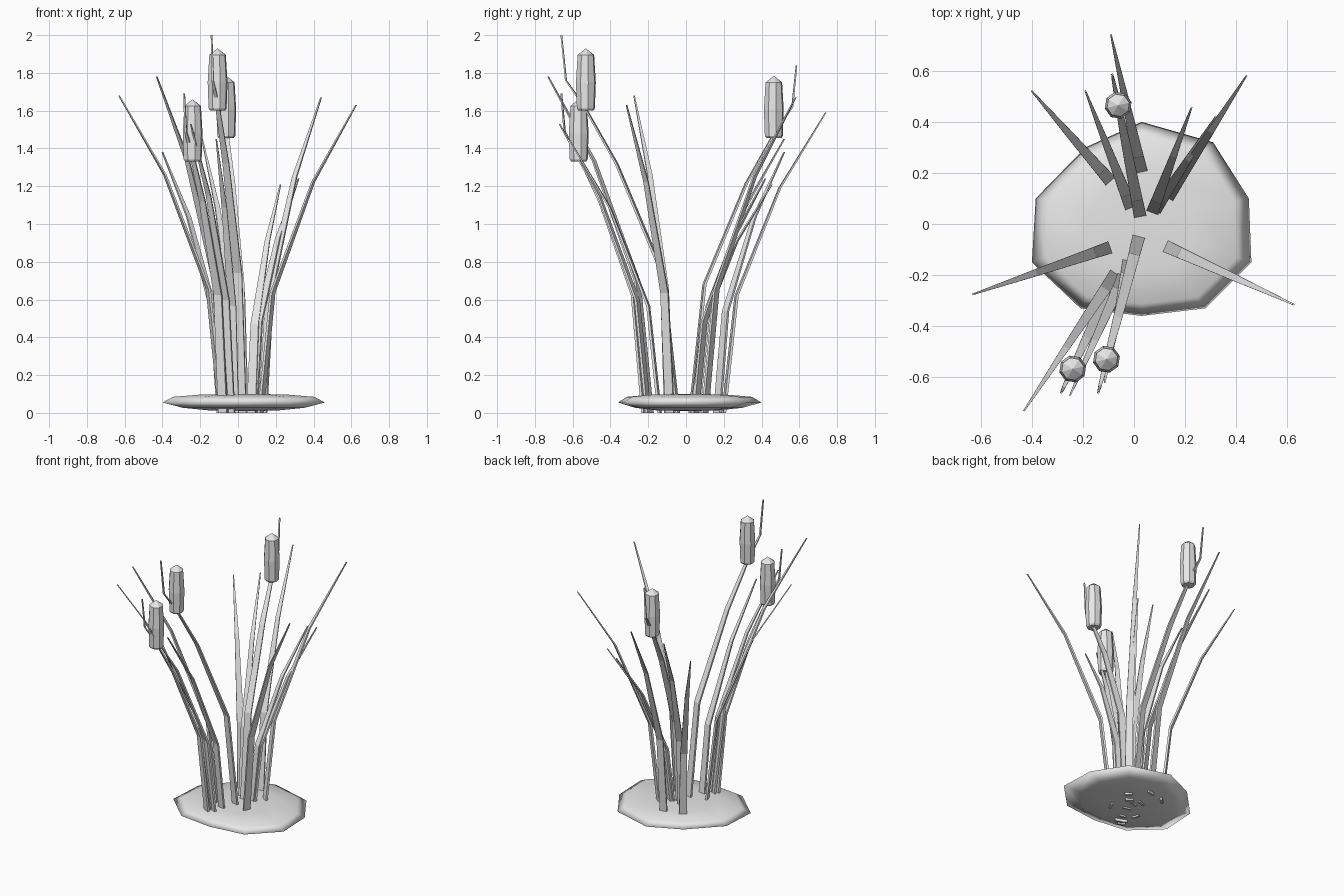
import bpy, bmesh, math
from mathutils import Vector

if "Cube" in bpy.data.objects:
    bpy.data.objects.remove(bpy.data.objects["Cube"])

# one plain grey for the whole model
grey = bpy.data.materials.new("plain_grey")
grey.diffuse_color = (0.8, 0.8, 0.8, 1)
grey.use_nodes = True
grey.node_tree.nodes["Principled BSDF"].inputs["Base Color"].default_value = grey.diffuse_color


def finish(bm, name, smooth=False):
    bmesh.ops.recalc_face_normals(bm, faces=bm.faces)
    me = bpy.data.meshes.new(name)
    for f in bm.faces:
        f.smooth = smooth
    bm.to_mesh(me)
    bm.free()
    me.materials.append(grey)
    ob = bpy.data.objects.new(name, me)
    bpy.context.collection.objects.link(ob)
    return ob


def loft(bm, rings, start=None, end=None):
    """Skin closed rings; close the ends with a centre point or a flat cap."""
    rows = [[bm.verts.new(p) for p in r] for r in rings]
    n = len(rows[0])
    for a, b in zip(rows, rows[1:]):
        for i in range(n):
            j = (i + 1) % n
            bm.faces.new((a[i], a[j], b[j], b[i]))
    for row, tip in ((rows[0], start), (rows[-1], end)):
        if tip is None:
            bm.faces.new(row)
        else:
            c = bm.verts.new(tip)
            for i in range(n):
                bm.faces.new((row[i], row[(i + 1) % n], c))


def blade(name, base, tip, height, profile, width=0.05, thick=0.014):
    """Thin bent strip; profile rows are (reach, height, width) fractions."""
    b, t = Vector(base), Vector(tip)
    d = (t - b).normalized()
    side = Vector((-d.y, d.x))
    rings = []
    for r, h, w in profile:
        c = b.lerp(t, r)
        sw = side * (width * w / 2)
        dw = d * (thick * (0.45 + 0.55 * w) / 2)
        rings.append([(p.x, p.y, h * height) for p in
                      (c - sw - dw, c + sw - dw, c + sw + dw, c - sw + dw)])
    bm = bmesh.new()
    loft(bm, rings)
    return finish(bm, name)


# mound: low ten-sided irregular disc, domed above and below
rim = [(0.03, 0.40), (-0.19, 0.30), (-0.385, 0.10), (-0.40, -0.15), (-0.21, -0.33),
       (0.03, -0.36), (0.28, -0.33), (0.46, -0.15), (0.45, 0.10), (0.31, 0.32)]
cx, cy = 0.03, 0.0
rings = [[(cx + (x - cx) * s, cy + (y - cy) * s, z) for x, y in rim]
         for s, z in ((0.4, 0.012), (0.75, 0.027), (1.0, 0.055), (0.87, 0.085), (0.5, 0.098))]
bm = bmesh.new()
loft(bm, rings, (cx, cy, 0.01), (cx, cy, 0.10))
finish(bm, "mound", True)

# leaves: upright, then leaning out in two bends to a narrow tip
leaf_profile = [(0, 0, 1), (0.125, 0.39, 0.88), (0.55, 0.75, 0.55), (1, 1, 0.12)]
leaves = [
    ((-0.09, -0.09), (-0.63, -0.275), 1.68),
    ((0.12, -0.085), (0.625, -0.315), 1.63),
    ((0.13, 0.10), (0.44, 0.58), 1.67),
    ((0.07, 0.04), (0.225, 0.455), 1.21),
    ((0.08, 0.05), (0.32, 0.42), 1.24),
    ((-0.01, 0.06), (-0.19, 0.52), 1.45),
    ((-0.09, 0.165), (-0.40, 0.52), 1.38),
    ((0.03, 0.20), (-0.09, 0.74), 1.59),
    ((-0.07, -0.19), (-0.43, -0.73), 1.78),
    ((-0.02, -0.14), (-0.115, -0.62), 1.45),
    ((-0.04, -0.20), (-0.25, -0.67), 1.53),
]
for i, (b, t, h) in enumerate(leaves):
    blade(f"leaf_{i + 1}", b, t, h, leaf_profile)

# reed stems with an upturned thin tip, each carrying an eight-sided seed head
stem_profile = [(0, 0, 1), (0.13, 0.37, 0.9), (0.525, 0.66, 0.7),
                (0.80, 0.81, 0.45), (0.96, 0.88, 0.25), (1, 1, 0.15)]
head_profile = [(0.040, 0.0), (0.049, 0.012), (0.054, 0.15), (0.045, 0.295)]
reeds = [
    ((0.02, -0.045), (-0.14, -0.66), 2.0, (-0.108, -0.53, 1.60)),
    ((-0.08, -0.22), (-0.285, -0.66), 1.69, (-0.24, -0.568, 1.33)),
    ((0.025, 0.025), (-0.085, 0.585), 1.84, (-0.062, 0.465, 1.455)),
]
for i, (b, t, h, (hx, hy, hz)) in enumerate(reeds):
    blade(f"reed_stem_{i + 1}", b, t, h, stem_profile)
    rings = [[(hx + r * math.cos(math.tau * (k + 0.3) / 8),
               hy + r * math.sin(math.tau * (k + 0.3) / 8), hz + z) for k in range(8)]
             for r, z in head_profile]
    bm = bmesh.new()
    loft(bm, rings, None, (hx, hy, hz + 0.33))
    finish(bm, f"reed_head_{i + 1}")
